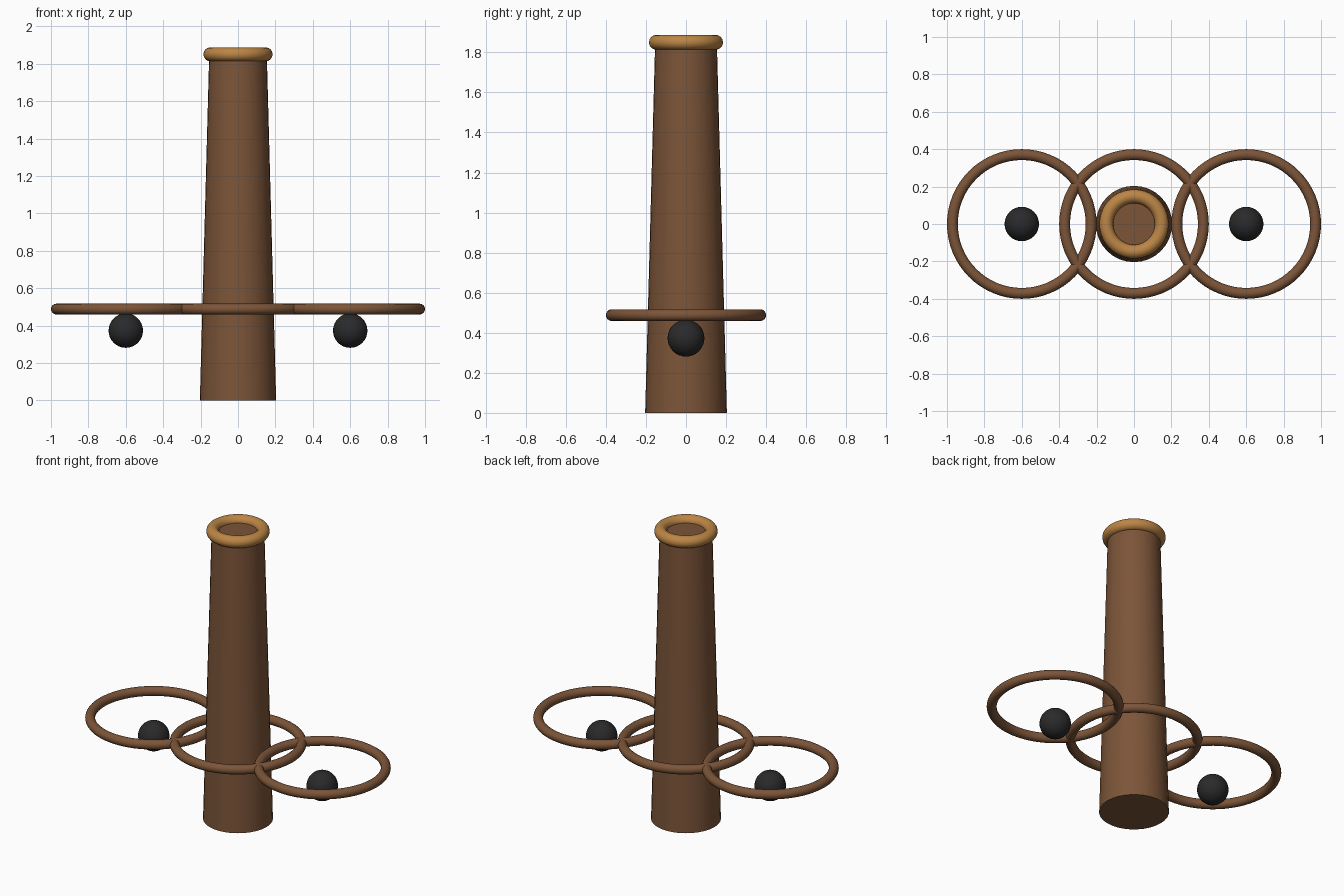
import bpy
import math

cube = bpy.data.objects.get("Cube")
if cube:
    bpy.data.objects.remove(cube, do_unlink=True)


def make_material(name, colour):
    mat = bpy.data.materials.new(name)
    mat.use_nodes = True
    mat.diffuse_color = (*colour, 1)
    mat.node_tree.nodes["Principled BSDF"].inputs["Base Color"].default_value = (*colour, 1)
    return mat


brown = make_material("brown", (0.20, 0.09, 0.04))
gold = make_material("gold", (0.50, 0.235, 0.06))
black = make_material("black", (0.023, 0.023, 0.024))


def finish(name, mat):
    obj = bpy.context.object
    obj.name = name
    obj.data.materials.append(mat)
    bpy.ops.object.shade_smooth_by_angle(angle=math.radians(40))


def add_ring(name, mat, location, major, minor):
    bpy.ops.mesh.primitive_torus_add(
        location=location, major_radius=major, minor_radius=minor,
        major_segments=64, minor_segments=16)
    finish(name, mat)


# Tapered column with a flat top inside the rim
height = 1.85
bpy.ops.mesh.primitive_cone_add(vertices=32, radius1=0.204, radius2=0.154,
                                depth=height, location=(0, 0, height / 2))
finish("column", brown)

# Rounded rim around the top
add_ring("rim", gold, (0, 0, height), 0.148, 0.037)

# Overlapping hoops around the column and on both sides
for name, x in (("right_hoop", -0.6), ("middle_hoop", 0), ("left_hoop", 0.6)):
    add_ring(name, brown, (x, 0, 0.488), 0.371, 0.029)

# Balls hanging below the side hoops
for name, x in (("right_ball", -0.6), ("left_ball", 0.6)):
    bpy.ops.mesh.primitive_uv_sphere_add(segments=32, ring_count=16, radius=0.092,
                                         location=(x, 0, 0.373))
    finish(name, black)
